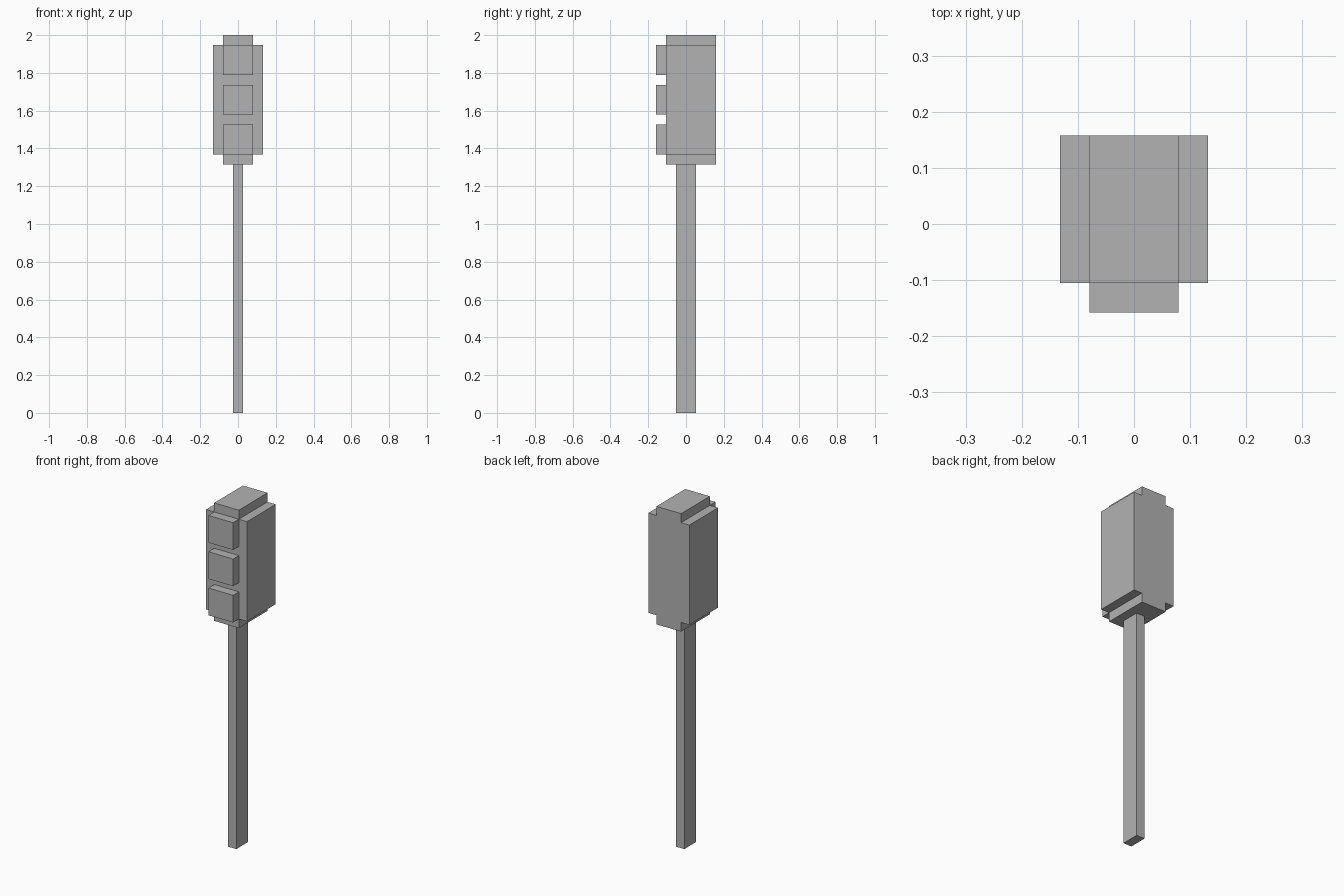
import bpy
import bmesh

cube = bpy.data.objects.get("Cube")
if cube:
    bpy.data.objects.remove(cube, do_unlink=True)

U = 2 / 38  # module that every part is sized by

grey = bpy.data.materials.new("plain grey")
grey.use_nodes = True
colour = (0.45, 0.45, 0.45, 1)
grey.diffuse_color = colour
grey.node_tree.nodes["Principled BSDF"].inputs["Base Color"].default_value = colour


def extrude_profile(name, outline, front, back):
    """Solid from an x-z outline swept along y, all measured in modules."""
    bm = bmesh.new()
    face = bm.faces.new([bm.verts.new((x * U, front * U, z * U)) for x, z in outline])
    swept = bmesh.ops.extrude_face_region(bm, geom=[face])["geom"]
    verts = [v for v in swept if isinstance(v, bmesh.types.BMVert)]
    bmesh.ops.translate(bm, verts=verts, vec=(0, (back - front) * U, 0))
    bmesh.ops.recalc_face_normals(bm, faces=bm.faces)
    mesh = bpy.data.meshes.new(name)
    bm.to_mesh(mesh)
    bm.free()
    mesh.materials.append(grey)
    obj = bpy.data.objects.new(name, mesh)
    bpy.context.collection.objects.link(obj)
    return obj


def box(name, half_width, bottom, top, front, back):
    outline = [(-half_width, bottom), (half_width, bottom),
               (half_width, top), (-half_width, top)]
    return extrude_profile(name, outline, front, back)


# Post
box("post", 0.5, 0, 25, -1, 1)

# Signal housing with stepped corners, mirrored left to right
right_half = [(1.5, 25), (1.5, 26), (2.5, 26), (2.5, 37), (1.5, 37), (1.5, 38)]
left_half = [(-x, z) for x, z in reversed(right_half)]
extrude_profile("signal_housing", right_half + left_half, -2, 3)

# Three square lamps on the front
for i, place in enumerate(("lower", "middle", "upper")):
    bottom = 26 + 4 * i
    box(place + "_lamp", 1.5, bottom, bottom + 3, -3, -2)
